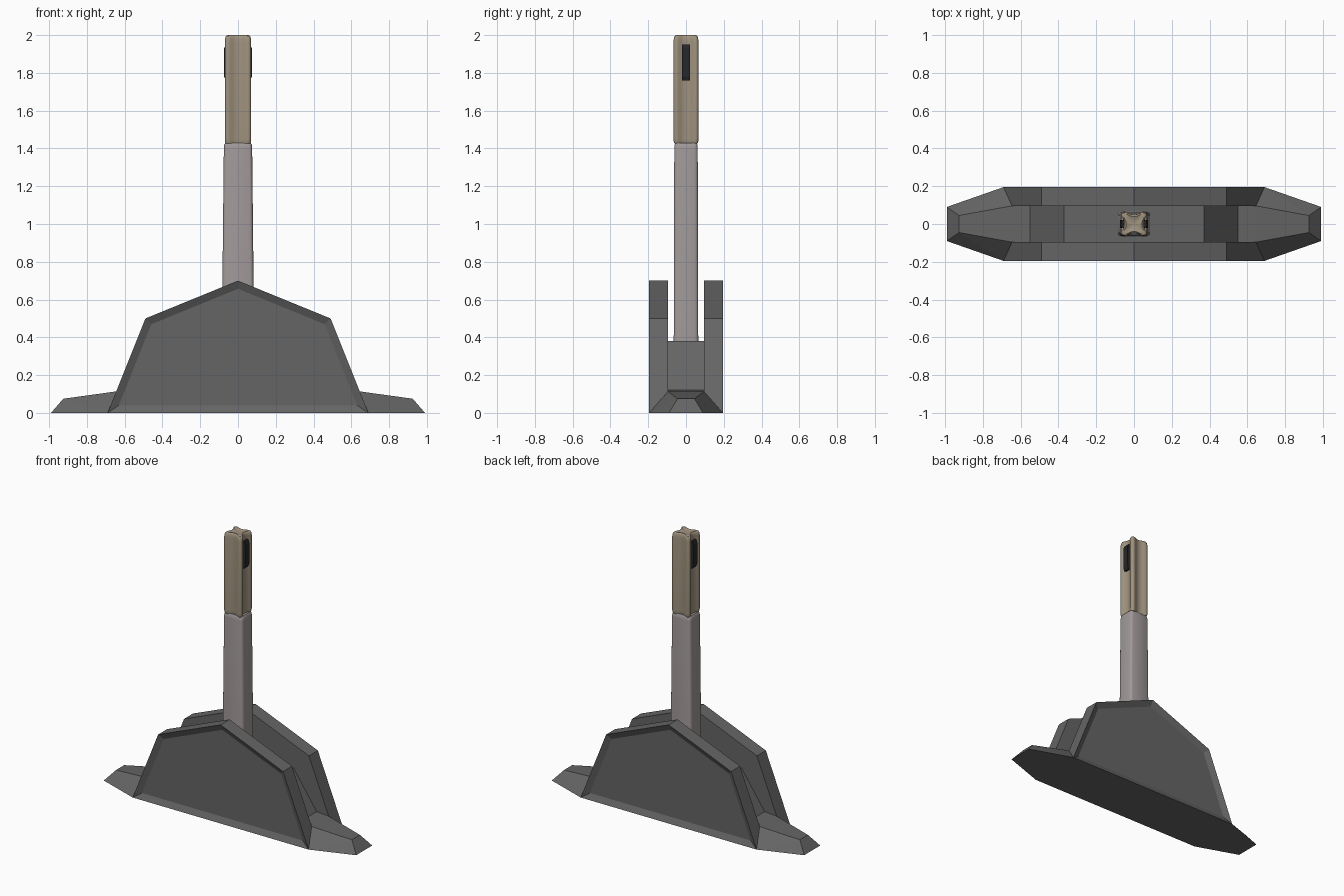
import bpy, bmesh
from mathutils import Vector

if "Cube" in bpy.data.objects:
    bpy.data.objects.remove(bpy.data.objects["Cube"])


def material(name, color):
    m = bpy.data.materials.new(name)
    m.diffuse_color = (*color, 1)
    m.use_nodes = True
    m.node_tree.nodes["Principled BSDF"].inputs["Base Color"].default_value = m.diffuse_color
    return m


DARK = material("dark_grey", (0.13, 0.13, 0.13))
STEEL = material("warm_steel", (0.36, 0.32, 0.32))
GRIP = material("tan_grip", (0.35, 0.29, 0.21))
BLACK = material("black", (0.02, 0.02, 0.02))


def finish(bm, name, mat, smooth=False):
    bmesh.ops.recalc_face_normals(bm, faces=bm.faces)
    me = bpy.data.meshes.new(name)
    bm.to_mesh(me)
    bm.free()
    ob = bpy.data.objects.new(name, me)
    bpy.context.collection.objects.link(ob)
    me.materials.append(mat)
    if smooth:
        bpy.ops.object.select_all(action='DESELECT')
        ob.select_set(True)
        bpy.context.view_layer.objects.active = ob
        bpy.ops.object.shade_smooth_by_angle(angle=0.7)
    return ob


def prism(profile, y0, y1):
    """Extrude an xz profile from y0 to y1; returns the bmesh and the y1 face."""
    bm = bmesh.new()
    a = [bm.verts.new((x, y0, z)) for x, z in profile]
    b = [bm.verts.new((x, y1, z)) for x, z in profile]
    bm.faces.new(a)
    end = bm.faces.new(b)
    n = len(a)
    for i in range(n):
        j = (i + 1) % n
        bm.faces.new((a[i], a[j], b[j], b[i]))
    bmesh.ops.recalc_face_normals(bm, faces=bm.faces)
    return bm, end


def loft(section, levels, dip):
    """Stack (z, scale x, scale y) copies of a section, capped with centre fans."""
    bm = bmesh.new()
    rings = [[bm.verts.new((x * sx, y * sy, z)) for x, y in section]
             for z, sx, sy in levels]
    n = len(section)
    for r, s in zip(rings, rings[1:]):
        for i in range(n):
            j = (i + 1) % n
            bm.faces.new((r[i], r[j], s[j], s[i]))
    for ring, z in ((rings[0], levels[0][0]), (rings[-1], levels[-1][0] - dip)):
        c = bm.verts.new((0, 0, z))
        for i in range(n):
            bm.faces.new((ring[i], ring[(i + 1) % n], c))
    return bm


def four_way(q):
    """Mirror a first-quadrant outline around both axes."""
    pts = q + [(-x, y) for x, y in reversed(q)]
    pts += [(-x, -y) for x, y in q] + [(x, -y) for x, y in reversed(q)]
    return [p for i, p in enumerate(pts) if p != pts[i - 1]]


# Side plates with a recessed outer panel
plate = [(-0.69, 0), (-0.49, 0.5), (0, 0.7), (0.49, 0.5), (0.69, 0)]
for side, label in ((-1, "front"), (1, "back")):
    bm, face = prism(plate, side * 0.095, side * 0.195)
    bmesh.ops.inset_region(bm, faces=[face], thickness=0.04, use_even_offset=True)
    bmesh.ops.translate(bm, verts=face.verts, vec=(0, -side * 0.02, 0))
    finish(bm, label + "_side_plate", DARK)

# Block between the plates
core = [(-0.55, 0), (-0.55, 0.121), (-0.37, 0.38), (0.37, 0.38), (0.55, 0.121), (0.55, 0)]
finish(prism(core, -0.095, 0.095)[0], "centre_block", DARK)

# Wedge-shaped feet
foot = [(0.55, 0.095, 0), (0.69, 0.195, 0), (0.99, 0.09, 0),
        (0.55, 0.095, 0.121), (0.65, 0.095, 0.113), (0.925, 0.045, 0.075)]
for side, label in ((-1, "left"), (1, "right")):
    bm = bmesh.new()
    for x, y, z in foot:
        for s in (-1, 1):
            bm.verts.new((side * x, s * y, z))
    bmesh.ops.convex_hull(bm, input=bm.verts)
    bmesh.ops.dissolve_limit(bm, angle_limit=0.03, verts=bm.verts, edges=bm.edges)
    finish(bm, label + "_foot", DARK)

# Lever shaft, tapering upward, with softened corners
shaft = four_way([(1, 0), (1, 0.7), (0.97, 0.84), (0.9, 0.95), (0.8, 1), (0, 1)])
finish(loft(shaft, [(0.36, 0.086, 0.065), (1.40, 0.075, 0.062),
                    (1.42, 0.073, 0.060), (1.43, 0.067, 0.055)], 0),
       "lever_shaft", STEEL, True)

# Four-lobed handle grip with a dished top
lobes = four_way([(0.052, 0), (0.054, 0.015), (0.060, 0.030), (0.068, 0.042),
                  (0.070, 0.052), (0.066, 0.061), (0.057, 0.066), (0.045, 0.065),
                  (0.032, 0.058), (0.016, 0.052), (0, 0.050)])
finish(loft(lobes, [(1.425, 0.93, 0.93), (1.435, 0.98, 0.98), (1.45, 1, 1),
                    (1.965, 1, 1), (1.985, 0.97, 0.97), (1.996, 0.9, 0.9),
                    (2.0, 0.78, 0.78), (1.995, 0.5, 0.5)], 0.003),
       "handle_grip", GRIP, True)

# Thin dark inserts in the side grooves of the grip
for side, label in ((-1, "left"), (1, "right")):
    strip = [(side * x, z) for x, z in ((0.045, 1.76), (0.066, 1.76), (0.073, 1.78),
                                        (0.073, 1.93), (0.066, 1.95), (0.045, 1.95))]
    finish(prism(strip, -0.022, 0.022)[0], label + "_grip_insert", BLACK)
